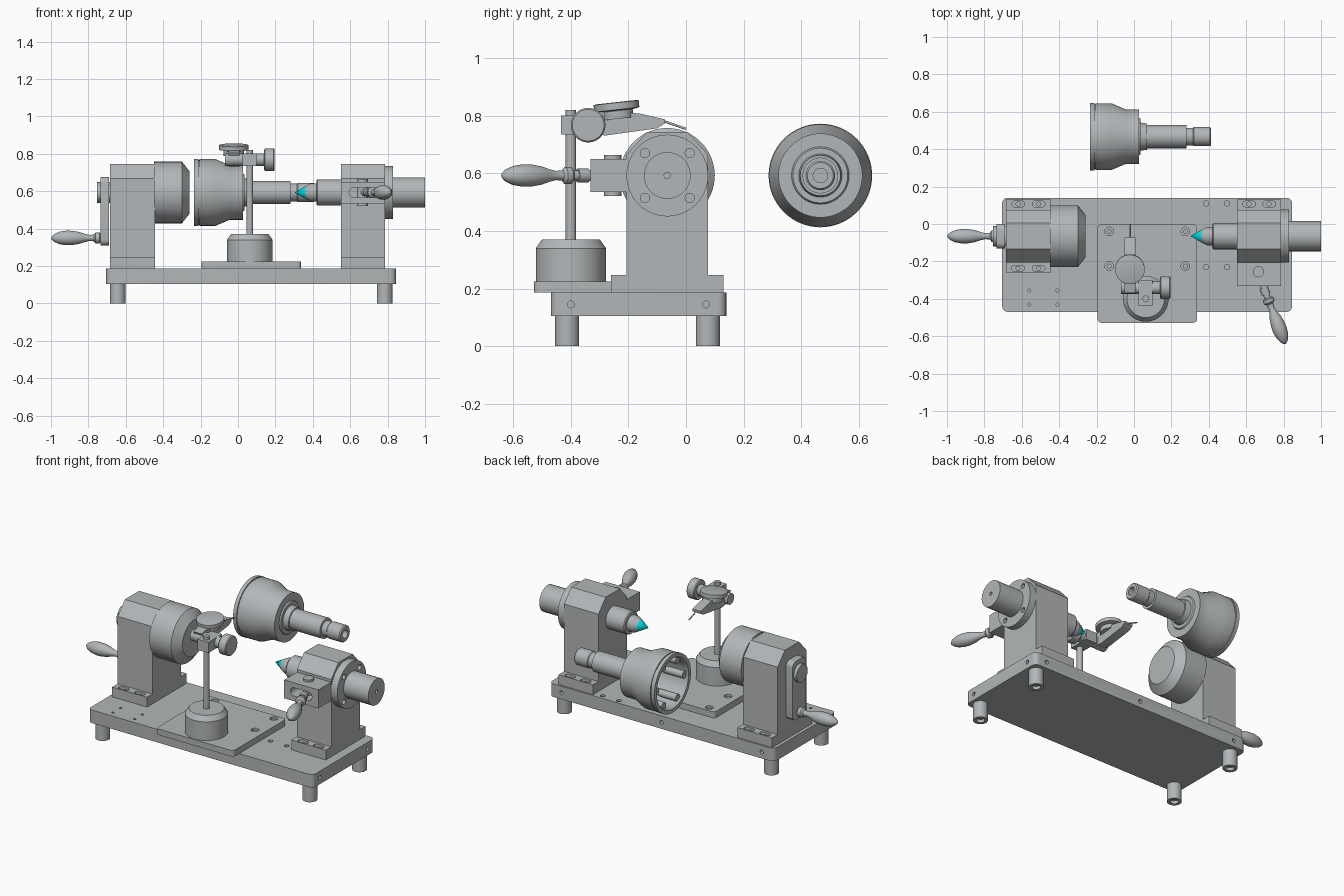
import bpy, bmesh
from math import radians, cos, sin, pi, copysign
from mathutils import Vector, Matrix

if "Cube" in bpy.data.objects:
    bpy.data.objects.remove(bpy.data.objects["Cube"])


def material(name, rgb):
    m = bpy.data.materials.new(name)
    m.use_nodes = True
    m.diffuse_color = (*rgb, 1)
    m.node_tree.nodes["Principled BSDF"].inputs["Base Color"].default_value = (*rgb, 1)
    return m


STEEL = material("grey steel", (0.45, 0.47, 0.48))
CYAN = material("cyan tip", (0.0, 0.75, 0.8))
AXIS_Y, AXIS_Z = -0.065, 0.593   # spindle axis
X, Y, Z = Vector((1, 0, 0)), Vector((0, 1, 0)), Vector((0, 0, 1))


def finish(name, bm, mat=STEEL):
    bmesh.ops.recalc_face_normals(bm, faces=bm.faces)
    mesh = bpy.data.meshes.new(name)
    bm.to_mesh(mesh)
    bm.free()
    mesh.materials.append(mat)
    ob = bpy.data.objects.new(name, mesh)
    bpy.context.collection.objects.link(ob)
    return ob


def lathe(name, pts, loc=(0, 0, 0), direction=Z, mat=STEEL, steps=48):
    """Turn (distance, radius) points around an axis."""
    bm = bmesh.new()
    vs = [bm.verts.new((r, 0, t)) for t, r in pts]
    edges = [bm.edges.new(p) for p in zip(vs, vs[1:])]
    bmesh.ops.spin(bm, geom=vs + edges, cent=(0, 0, 0), axis=Z,
                   angle=2 * pi, steps=steps, use_duplicate=False)
    bmesh.ops.remove_doubles(bm, verts=bm.verts, dist=1e-5)
    rot = Vector(direction).to_track_quat('Z', 'Y').to_matrix().to_4x4()
    bm.transform(Matrix.Translation(loc) @ rot)
    return finish(name, bm, mat)


def rod(name, a, b, r, steps=32):
    d = Vector(b) - Vector(a)
    return lathe(name, [(0, 0), (0, r), (d.length, r), (d.length, 0)], a, d, steps=steps)


def prism(name, outlines, lo, hi, axis=2):
    """Extrude 2D outlines along one axis."""
    bm = bmesh.new()
    for outline in outlines:
        vs = []
        for p in outline:
            co = list(p)
            co.insert(axis, lo)
            vs.append(bm.verts.new(co))
        face = bm.faces.new(vs)
        ext = bmesh.ops.extrude_face_region(bm, geom=[face])
        move = [0, 0, 0]
        move[axis] = hi - lo
        bmesh.ops.translate(bm, vec=move,
                            verts=[g for g in ext["geom"] if isinstance(g, bmesh.types.BMVert)])
    return finish(name, bm)


def rect(a0, a1, b0, b1, r=0.0):
    if not r:
        return [(a0, b0), (a1, b0), (a1, b1), (a0, b1)]
    corners = [(a1 - r, b1 - r), (a0 + r, b1 - r), (a0 + r, b0 + r), (a1 - r, b0 + r)]
    return [(cx + r * cos(pi / 2 * (k + i / 5)), cy + r * sin(pi / 2 * (k + i / 5)))
            for k, (cx, cy) in enumerate(corners) for i in range(6)]


def slot(cx, cy, r, half=0.0, n=20):
    angles = [2 * pi * (i + 0.5) / n for i in range(n)]
    return [(cx + copysign(half, cos(a)) + r * cos(a), cy + r * sin(a)) for a in angles]


def cut(ob, outlines, lo, hi, axis=2):
    cutter = prism("cutter", outlines, lo, hi, axis)
    cutter.hide_render = True
    mod = ob.modifiers.new("holes", 'BOOLEAN')
    mod.operation, mod.object, mod.solver = 'DIFFERENCE', cutter, 'EXACT'
    bpy.context.view_layer.objects.active = ob
    bpy.ops.object.modifier_apply(modifier=mod.name)
    bpy.data.objects.remove(cutter)


# Base plate with holes
base = prism("base_plate", [rect(-0.705, 0.845, -0.47, 0.14, 0.03)], 0.105, 0.186)
cut(base, [slot(x, y, 0.014) for x in (0.385, 0.497) for y in (0.11, -0.23)]
    + [slot(x, y, 0.008) for x in (-0.56, -0.41) for y in (-0.355, -0.43)], 0.14, 0.25)
cut(base, [slot(x, 0.145, 0.012) for x in (-0.62, 0.07, 0.76)], 0.11, 0.2, 1)
cut(base, [slot(y, 0.145, 0.012) for y in (-0.4, 0.07)], 0.82, 0.9, 0)

# Feet
for x in (-0.643, 0.785):
    for y in (-0.413, 0.076):
        lathe("foot", [(0.02, 0), (0.02, 0.024), (0, 0.024), (0, 0.042), (0.106, 0.042), (0.106, 0)],
              (x, y, 0), steps=32)

# Headstock and tailstock uprights with slotted flanges
half = [(0.195, 0.186), (0.195, 0.247), (0.141, 0.247), (0.141, 0.667), (0.07, 0.745)]
profile = [(AXIS_Y + a, z) for a, z in half] + [(AXIS_Y - a, z) for a, z in reversed(half)]
for name, x0, x1 in (("headstock", -0.685, -0.445), ("tailstock", 0.55, 0.787)):
    body = prism(name, [profile], x0, x1, 0)
    spots = [(x, AXIS_Y + s * 0.172) for x in (x0 + 0.065, x1 - 0.065) for s in (-1, 1)]
    cut(body, [slot(x, y, 0.016, 0.018) for x, y in spots], 0.21, 0.3)
    for x, y in spots:
        rod(name + "_bolt", (x, y, 0.2), (x, y, 0.235), 0.013, 20)

# Chuck
lathe("chuck", [(-0.45, 0), (-0.45, 0.165), (-0.3, 0.165), (-0.258, 0.112), (-0.258, 0)],
      (0, AXIS_Y, AXIS_Z), X, steps=64)

# Handle shape shared by crank and clamp lever
handle = [(0, 0), (0, 0.024), (0.006, 0.03), (0.026, 0.03), (0.036, 0.018), (0.06, 0.016),
          (0.085, 0.022), (0.115, 0.032), (0.15, 0.038), (0.185, 0.039), (0.22, 0.033),
          (0.247, 0.021), (0.26, 0.009), (0.265, 0)]

# Crank
prism("crank_arm", [rect(AXIS_Y - 0.065, AXIS_Y + 0.065, 0.31, 0.675, 0.03)], -0.735, -0.69, 0)
rod("crank_boss", (-0.755, AXIS_Y, AXIS_Z), (-0.68, AXIS_Y, AXIS_Z), 0.055)
lathe("crank_handle", handle, (-0.735, AXIS_Y, 0.35), -X)

# Tailstock end flange, rear housing and quill
flange = lathe("tailstock_flange", [(0.785, 0), (0.785, 0.142), (0.83, 0.142), (0.83, 0)],
               (0, AXIS_Y, AXIS_Z), X, steps=64)
cut(flange, [slot(AXIS_Y + a, AXIS_Z + b, 0.016) for a in (-0.078, 0.078) for b in (-0.078, 0.078)],
    0.8, 0.9, 0)
lathe("tailstock_end", [(0.825, 0), (0.825, 0.081), (1, 0.081), (1, 0.011), (0.97, 0.011), (0.97, 0)],
      (0, AXIS_Y, AXIS_Z), X)
lathe("quill", [(0.36, 0), (0.36, 0.033), (0.39, 0.049), (0.42, 0.049), (0.42, 0.065),
                (0.426, 0.07), (0.56, 0.07), (0.56, 0)], (0, AXIS_Y, AXIS_Z), X)
lathe("centre_tip", [(0.302, 0), (0.36, 0.033), (0.36, 0)], (0, AXIS_Y, AXIS_Z), X, CYAN)

# Quill clamp
block = prism("clamp_block", [rect(0.551, 0.786, -0.332, -0.2)], 0.535, 0.65)
cut(block, [slot(0.668, AXIS_Z, 0.026, 0.048)], -0.4, -0.22, 1)
rod("clamp_bolt", (0.665, -0.255, 0.522), (0.665, -0.255, 0.664), 0.03)
lever = Vector((0.36, -0.93, 0)).normalized()
start = Vector((0.81, -0.643, AXIS_Z)) - lever * 0.265
rod("clamp_lever_rod", (0.668, -0.26, AXIS_Z), start, 0.018)
rod("clamp_lever_collar", start - lever * 0.06, start - lever * 0.02, 0.024)
lathe("clamp_lever_handle", handle, start, lever)

# Carriage plate
plate = prism("carriage_plate", [rect(-0.195, 0.337, -0.528, -0.003, 0.02)], 0.186, 0.224)
spots = [(x, y) for x in (-0.133, 0.275) for y in (-0.04, -0.225)]
cut(plate, [slot(x, y, 0.023) for x, y in spots], 0.205, 0.3)
for x, y in spots:
    rod("carriage_bolt", (x, y, 0.2), (x, y, 0.216), 0.013, 20)

# Gauge stand
PX, PY = 0.063, -0.4
lathe("gauge_base", [(0.224, 0), (0.224, 0.122), (0.34, 0.122), (0.371, 0.1), (0.371, 0)],
      (PX, PY, 0), steps=64)
rod("gauge_post", (PX, PY, 0.365), (PX, PY, 0.82), 0.018)
prism("post_clamp", [rect(0.025, 0.1, -0.435, -0.3)], 0.735, 0.802)
rod("clamp_shaft", (-0.07, -0.34, 0.768), (0.15, -0.34, 0.768), 0.034)
lathe("clamp_knob", [(0.14, 0), (0.14, 0.055), (0.145, 0.06), (0.19, 0.06), (0.195, 0.055), (0.195, 0)],
      (0, -0.34, 0.768), X)

# Dial gauge
gauge = [(-0.34, 0.74), (-0.28, 0.732), (-0.1, 0.757), (-0.073, 0.774), (-0.073, 0.788),
         (-0.16, 0.808), (-0.3, 0.822), (-0.37, 0.805)]
prism("gauge_body", [gauge], -0.05, 0.008, 0)
lathe("gauge_dial", [(-0.02, 0), (-0.02, 0.055), (0.008, 0.055), (0.012, 0.079), (0.036, 0.079),
                     (0.038, 0.072), (0.038, 0)], (-0.022, -0.239, 0.81), (0, -0.11, 1))
rod("gauge_stylus", (-0.021, -0.08, 0.783), (-0.021, 0, 0.755), 0.004, 12)

# Loose joint housing with stub shaft
JY = 0.467
housing = [(-0.03, 0), (-0.04, 0.105), (-0.12, 0.145), (-0.225, 0.15), (-0.235, 0.157),
           (-0.235, 0.18), (-0.212, 0.18), (-0.212, 0.173), (-0.205, 0.173), (-0.205, 0.178),
           (-0.12, 0.178), (-0.045, 0.146), (0.027, 0.146), (0.027, 0.1), (0.035, 0.095),
           (0.035, 0.075), (0.07, 0.07), (0.07, 0.062), (0.28, 0.062), (0.28, 0.047),
           (0.315, 0.047), (0.32, 0.051), (0.405, 0.051), (0.412, 0.045), (0.412, 0.025),
           (0.37, 0.025), (0.37, 0)]
lathe("joint_housing", housing, (0, JY, AXIS_Z), X, steps=64)
for i in range(6):
    y, z = JY + 0.135 * cos(i * pi / 3), AXIS_Z + 0.135 * sin(i * pi / 3)
    rod("joint_rib", (-0.222, y, z), (-0.09, y, z), 0.022, 24)

# Smooth turned surfaces, keep edges sharp
bpy.ops.object.select_all(action='DESELECT')
for ob in bpy.context.collection.objects:
    if ob.type == 'MESH':
        ob.select_set(True)
        bpy.context.view_layer.objects.active = ob
bpy.ops.object.shade_smooth_by_angle(angle=radians(25))
